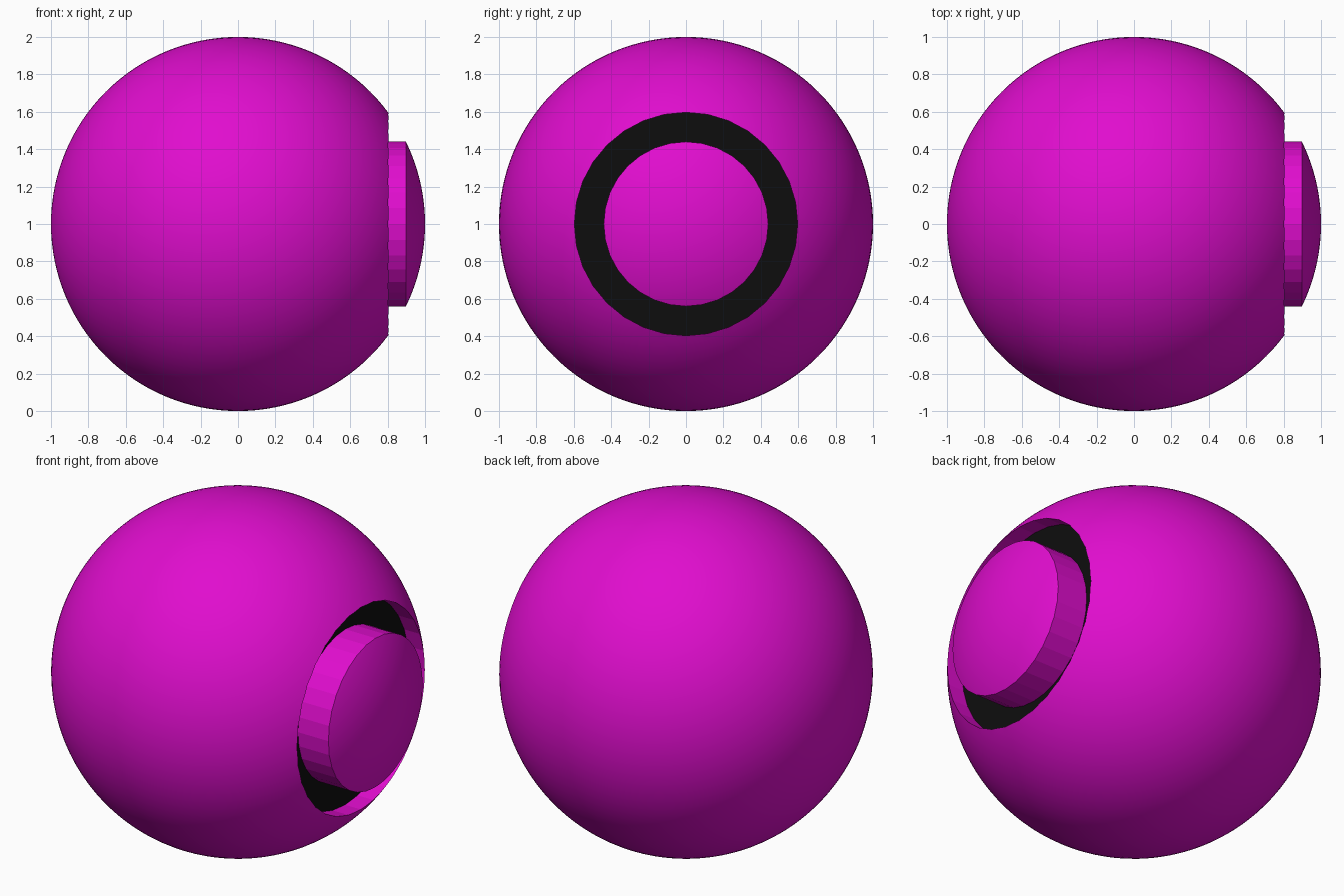
import bpy, bmesh, math

if "Cube" in bpy.data.objects:
    bpy.data.objects.remove(bpy.data.objects["Cube"])


def material(name, colour):
    m = bpy.data.materials.new(name)
    m.diffuse_color = (*colour, 1)
    m.use_nodes = True
    m.node_tree.nodes["Principled BSDF"].inputs["Base Color"].default_value = m.diffuse_color
    return m


magenta = material("magenta", (0.75, 0.004, 0.62))
black = material("black", (0.004, 0.004, 0.004))

# Smooth ball with its poles on the x axis
bpy.ops.mesh.primitive_uv_sphere_add(segments=128, ring_count=64, radius=1,
                                     location=(0, 0, 1), rotation=(0, math.pi / 2, 0))
ball = bpy.context.object
ball.name = "ball_with_button"
bpy.ops.object.transform_apply(location=False, rotation=True)
ball.data.materials.append(magenta)
ball.data.materials.append(black)

# Ring-shaped cutter: closed rectangular profile (x, radius) turned about x
SIDES, FLOOR = 32, 0.7
profile = [(FLOOR, 0.44), (1.2, 0.44), (1.2, 0.597), (FLOOR, 0.597)]
bm = bmesh.new()
loops = []
for i in range(SIDES):
    a = 2 * math.pi * i / SIDES
    loops.append([bm.verts.new((x, r * math.cos(a), r * math.sin(a))) for x, r in profile])
for i in range(SIDES):
    p, q = loops[i], loops[(i + 1) % SIDES]
    for j in range(4):
        k = (j + 1) % 4
        bm.faces.new((p[j], p[k], q[k], q[j]))
bmesh.ops.recalc_face_normals(bm, faces=bm.faces)
mesh = bpy.data.meshes.new("groove_cutter")
bm.to_mesh(mesh)
bm.free()
cutter = bpy.data.objects.new("groove_cutter", mesh)
cutter.location = (0, 0, 1)
cutter.hide_render = True
bpy.context.collection.objects.link(cutter)

# Cut the groove, leaving the round button in the middle
mod = ball.modifiers.new("groove", 'BOOLEAN')
mod.operation = 'DIFFERENCE'
mod.solver = 'EXACT'
mod.object = cutter
bpy.context.view_layer.objects.active = ball
bpy.ops.object.modifier_apply(modifier=mod.name)
bpy.data.objects.remove(cutter)

# Black groove floor
for f in ball.data.polygons:
    on_floor = f.normal.x > 0.999 and abs(f.center.x - FLOOR) < 0.001
    f.material_index = 1 if on_floor else 0

# Smooth ball, faceted groove walls
bpy.ops.object.select_all(action='DESELECT')
ball.select_set(True)
bpy.ops.object.shade_smooth_by_angle(angle=math.radians(8))
